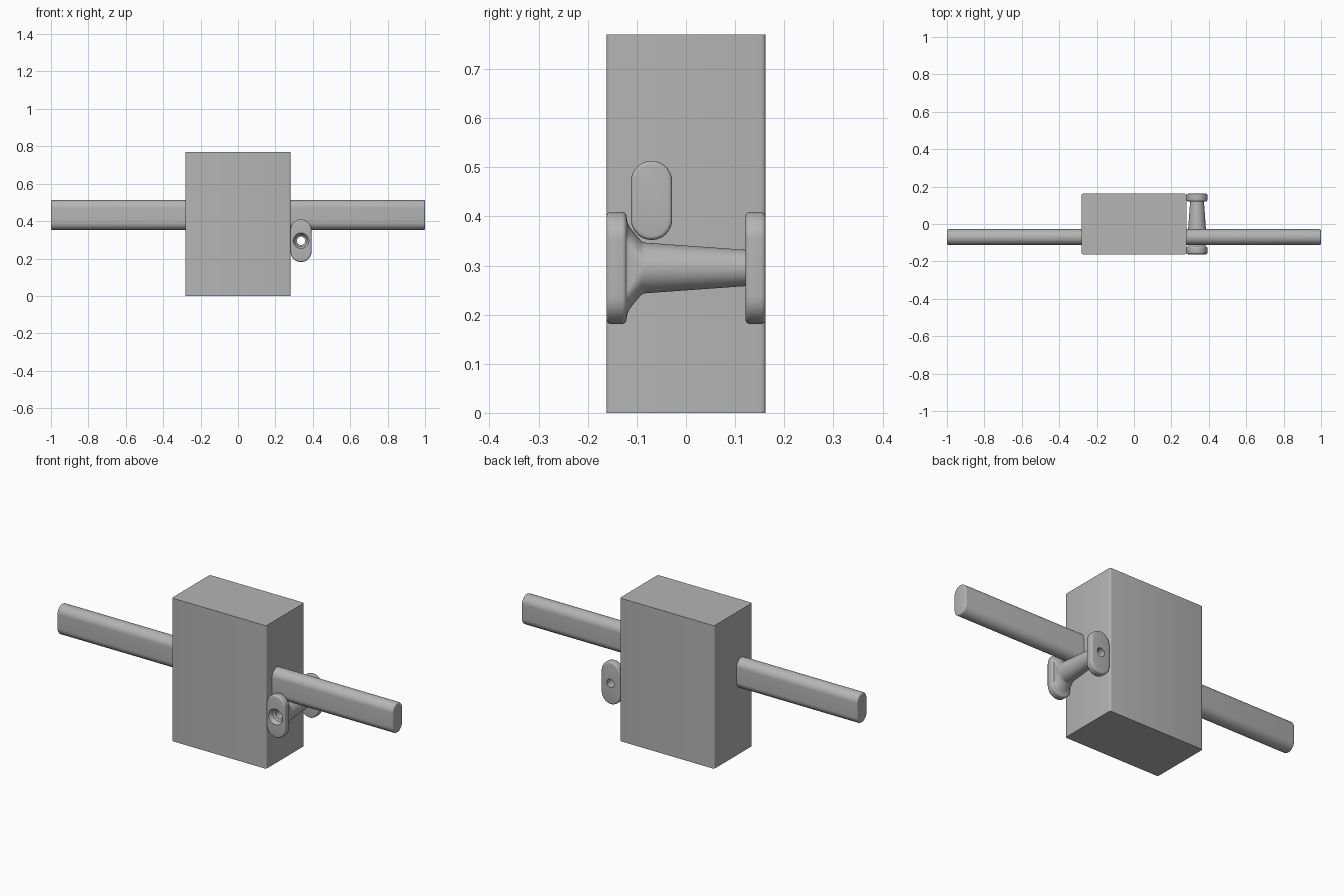
import bpy, bmesh, math
from mathutils import Vector

cube = bpy.data.objects.get("Cube")
if cube:
    bpy.data.objects.remove(cube, do_unlink=True)

grey = bpy.data.materials.new("light grey")
grey.use_nodes = True
colour = (0.46, 0.46, 0.46, 1)
grey.diffuse_color = colour
grey.node_tree.nodes["Principled BSDF"].inputs["Base Color"].default_value = colour

SIDES = 48


def finish(name, bm, angle=30):
    bmesh.ops.recalc_face_normals(bm, faces=bm.faces)
    mesh = bpy.data.meshes.new(name)
    bm.to_mesh(mesh)
    bm.free()
    mesh.materials.append(grey)
    obj = bpy.data.objects.new(name, mesh)
    bpy.context.collection.objects.link(obj)
    bpy.ops.object.select_all(action="DESELECT")
    bpy.context.view_layer.objects.active = obj
    obj.select_set(True)
    bpy.ops.object.shade_smooth_by_angle(angle=math.radians(angle))
    return obj


def stadium(radius, half_straight):
    """Upright rounded slot as (across, up) pairs; a circle when half_straight is 0."""
    half = SIDES // 2
    points = []
    for sign in (1, -1):
        for i in range(half):
            a = math.pi * i / (half - 1)
            points.append((sign * radius * math.cos(a),
                           sign * (radius * math.sin(a) + half_straight)))
    return points


def loft(name, sections, place, closed=False, angle=30):
    """Skin slot sections (position, radius, half_straight) along an axis."""
    bm = bmesh.new()
    rings = [[bm.verts.new(place(pos, u, v)) for u, v in stadium(r, h)]
             for pos, r, h in sections]
    pairs = list(zip(rings, rings[1:]))
    if closed:
        pairs.append((rings[-1], rings[0]))
    else:
        bm.faces.new(rings[0])
        bm.faces.new(rings[-1])
    for a, b in pairs:
        for i in range(SIDES):
            j = (i + 1) % SIDES
            bm.faces.new((a[i], a[j], b[j], b[i]))
    # Circular sections have doubled points where the straight sides vanish
    bmesh.ops.remove_doubles(bm, verts=bm.verts, dist=1e-5)
    return finish(name, bm, angle)


# Main block with rounded upright edges
bm = bmesh.new()
bmesh.ops.create_cube(bm, size=1)
for v in bm.verts:
    v.co = Vector((v.co.x * 0.562, v.co.y * 0.324, (v.co.z + 0.5) * 0.77))
upright = [e for e in bm.edges if abs(e.verts[0].co.z - e.verts[1].co.z) > 0.1]
bmesh.ops.bevel(bm, geom=upright, offset=0.009, segments=4, affect="EDGES", profile=0.5)
finish("main_block", bm)

# Long slot-shaped bar through the block, ends rounded over
ease = 0.008
end = []
for i in range(5):
    a = math.pi / 2 * i / 4
    end.append((1 - ease + ease * math.cos(a), 0.042 - ease + ease * math.sin(a)))
bar = [(-x, r, 0.0385) for x, r in end] + [(x, r, 0.0385) for x, r in reversed(end)]
loft("cross_bar", bar, lambda p, u, v: (p, u - 0.07, v + 0.4325))

# Cleat: two slot plates joined by a flared, tapered stem, bored along y
R, H, C = 0.056, 0.058, 0.009


def rounded(y, toward, outward):
    """Quarter-round plate edge starting at the plate face or at its side."""
    steps = [math.pi / 2 * i / 4 for i in range(5)]
    arc = [(y + toward * C * (1 - math.sin(a)), R - C * (1 - math.cos(a)), H) for a in steps]
    return arc if outward else arc[::-1]


cleat = rounded(-0.162, 1, False)
cleat += rounded(-0.121, -1, True)
# Flare and tapered stem
cleat += [(-0.120, 0.0465, 0.049), (-0.117, 0.046, 0.042), (-0.112, 0.046, 0.034),
          (-0.099, 0.049, 0.015), (-0.092, 0.051, 0.005), (-0.087, 0.0515, 0.001),
          (-0.081, 0.0515, 0), (0.121, 0.037, 0)]
cleat += rounded(0.121, 1, False)
cleat += rounded(0.162, -1, True)
# Bore, back to front, opening into the recessed screw seat
cleat += [(0.162, 0.022, 0), (-0.132, 0.022, 0), (-0.138, 0.032, 0),
          (-0.155, 0.036, 0), (-0.162, 0.042, 0)]
loft("cleat", cleat, lambda p, u, v: (u + 0.337, p, v + 0.295), closed=True)
